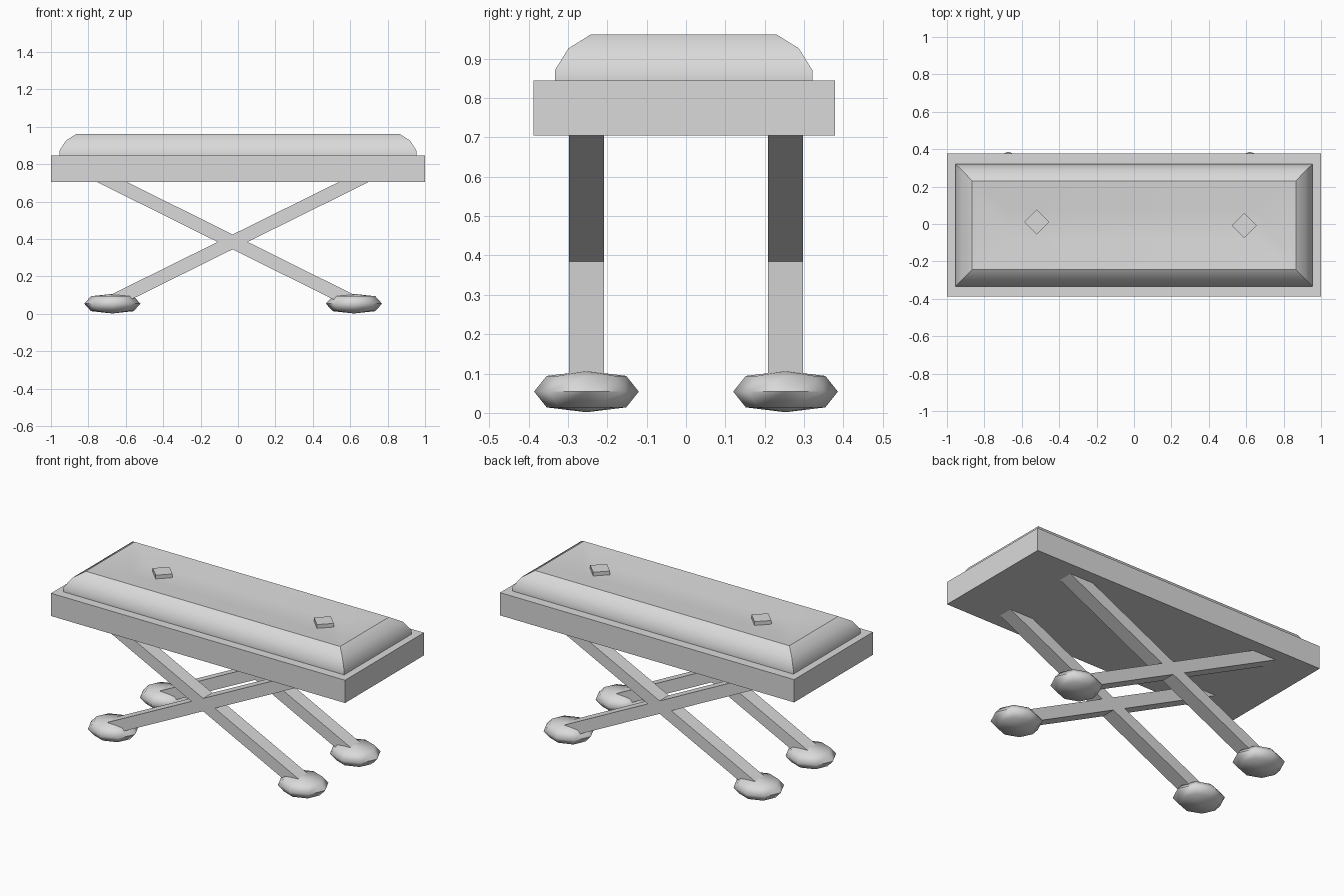
import bpy
import bmesh
import math
from mathutils import Matrix

default = bpy.data.objects.get("Cube")
if default:
    bpy.data.objects.remove(default, do_unlink=True)

GREY = (0.7, 0.7, 0.7, 1.0)
grey = bpy.data.materials.new("plain_grey")
grey.use_nodes = True
grey.diffuse_color = GREY
grey.node_tree.nodes["Principled BSDF"].inputs["Base Color"].default_value = GREY


def finish(name, bm, smooth_angle=None):
    """Turn a bmesh into a named grey object."""
    bmesh.ops.recalc_face_normals(bm, faces=bm.faces)
    mesh = bpy.data.meshes.new(name)
    bm.to_mesh(mesh)
    bm.free()
    mesh.materials.append(grey)
    obj = bpy.data.objects.new(name, mesh)
    bpy.context.collection.objects.link(obj)
    if smooth_angle:
        bpy.ops.object.select_all(action="DESELECT")
        obj.select_set(True)
        bpy.context.view_layer.objects.active = obj
        bpy.ops.object.shade_smooth_by_angle(angle=math.radians(smooth_angle))
    return obj


def box(name, center, size, turn=0.0):
    bm = bmesh.new()
    matrix = (Matrix.Translation(center) @ Matrix.Rotation(turn, 4, "Z")
              @ Matrix.Diagonal((*size, 1)))
    bmesh.ops.create_cube(bm, size=1, matrix=matrix)
    return finish(name, bm)


def skin(bm, rings):
    """Bridge successive vertex loops and cap both ends."""
    loops = [[bm.verts.new(p) for p in ring] for ring in rings]
    for low, high in zip(loops, loops[1:]):
        for i in range(len(low)):
            j = (i + 1) % len(low)
            bm.faces.new((low[i], low[j], high[j], high[i]))
    bm.faces.new(loops[0])
    bm.faces.new(loops[-1])


# Bed frame slab
box("bed_frame", (0, -0.005, 0.775), (2.0, 0.766, 0.14))

# Mattress: bevelled sides and a slightly sunken top (half x, half y, z)
PROFILE = [(0.955, 0.327, 0.845), (0.955, 0.327, 0.871), (0.92, 0.293, 0.926),
           (0.865, 0.237, 0.961), (0.66, 0.08, 0.935)]
bm = bmesh.new()
skin(bm, [[(sx * hx, sy * hy - 0.006, z)
           for sx, sy in ((-1, -1), (1, -1), (1, 1), (-1, 1))]
          for hx, hy, z in PROFILE])
finish("mattress", bm, 35)

# Diamond buttons on the mattress
for name, x, y in (("right_button", -0.52, 0.01), ("left_button", 0.59, -0.008)):
    box(name, (x, y, 0.941), (0.095, 0.095, 0.034), math.pi / 4)


# Slanted leg bars, cut level at both ends
def leg(name, top_x, foot_x, y):
    top_z, foot_z, half = 0.71, 0.062, 0.08
    bm = bmesh.new()
    skin(bm, [[(x + sx * half, y + sy * 0.0445, z)
               for sx, sy in ((-1, -1), (1, -1), (1, 1), (-1, 1))]
              for x, z in ((foot_x, foot_z), (top_x, top_z))])
    finish(name, bm)


# Rounded, flattened eight-sided feet
def foot(name, x, y):
    bm = bmesh.new()
    rings = []
    for r, z in ((0.02, -0.052), (0.76, -0.04), (1, 0), (0.76, 0.04), (0.02, 0.052)):
        angles = [i * math.pi / 4 for i in range(8)]
        rings.append([(x + 0.15 * r * math.cos(a), y + 0.133 * r * math.sin(a),
                       0.054 + z) for a in angles])
    skin(bm, rings)
    finish(name, bm, 75)


for end, y in (("front", -0.253), ("back", 0.253)):
    leg(end + "_leg_to_left", -0.685, 0.62, y)
    leg(end + "_leg_to_right", 0.63, -0.68, y)
    foot(end + "_left_foot", 0.62, y)
    foot(end + "_right_foot", -0.672, y)
